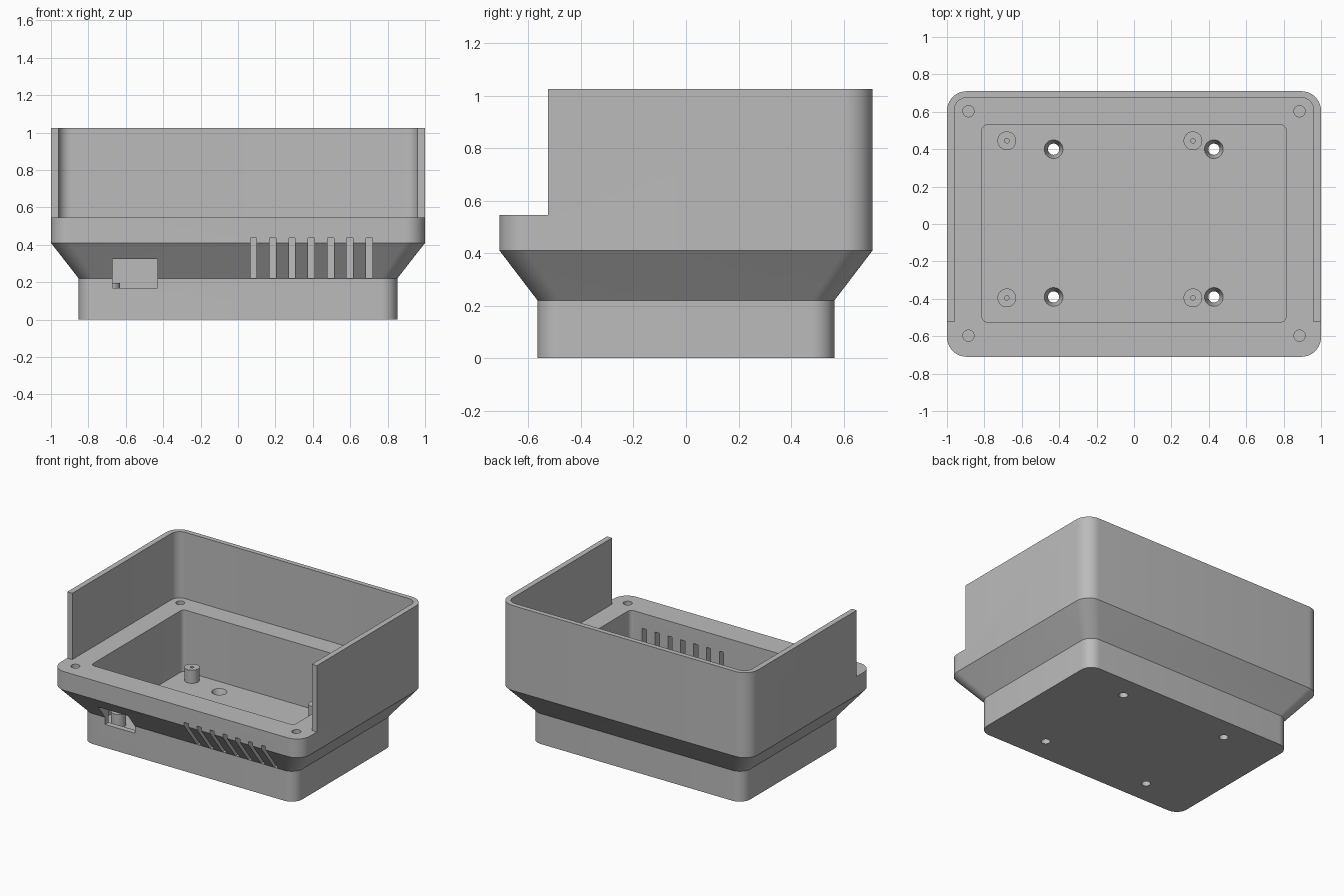
import bpy, bmesh, math

old = bpy.data.objects.get("Cube")
if old:
    bpy.data.objects.remove(old, do_unlink=True)

grey = bpy.data.materials.new("plain grey")
grey.use_nodes = True
grey.diffuse_color = (0.5, 0.5, 0.5, 1)
grey.node_tree.nodes["Principled BSDF"].inputs["Base Color"].default_value = (0.5, 0.5, 0.5, 1)


def ring(hx, hy, r, cx=0, cy=0, steps=10):
    """Outline of a rounded rectangle; a circle when hx = hy = r."""
    pts = []
    for k, (sx, sy) in enumerate([(1, 1), (-1, 1), (-1, -1), (1, -1)]):
        for i in range(steps + 1):
            a = math.pi / 2 * (k + i / steps)
            pts.append((cx + sx * (hx - r) + r * math.cos(a),
                        cy + sy * (hy - r) + r * math.sin(a)))
    return pts


def loft(name, sections):
    """Closed solid through a stack of (z, outline) sections."""
    bm = bmesh.new()
    rows = [[bm.verts.new((x, y, z)) for x, y in pts] for z, pts in sections]
    n = len(rows[0])
    for low, high in zip(rows, rows[1:]):
        for i in range(n):
            j = (i + 1) % n
            bm.faces.new((low[i], low[j], high[j], high[i]))
    bm.faces.new(rows[0][::-1])
    bm.faces.new(rows[-1])
    bmesh.ops.remove_doubles(bm, verts=bm.verts, dist=1e-5)
    bmesh.ops.recalc_face_normals(bm, faces=bm.faces)
    mesh = bpy.data.meshes.new(name)
    bm.to_mesh(mesh)
    bm.free()
    mesh.materials.append(grey)
    ob = bpy.data.objects.new(name, mesh)
    bpy.context.collection.objects.link(ob)
    return ob


def box(x0, x1, y0, y1, z0, z1):
    pts = [(x0, y0), (x1, y0), (x1, y1), (x0, y1)]
    return loft("box_cutter", [(z0, pts), (z1, pts)])


def post(name, cx, cy, levels):
    """Round solid from (z, radius) levels."""
    return loft(name, [(z, ring(r, r, r, cx, cy, 8)) for z, r in levels])


def cut(ob, cutter):
    cutter.hide_render = True
    mod = ob.modifiers.new("cut", "BOOLEAN")
    mod.operation = "DIFFERENCE"
    mod.solver = "EXACT"
    mod.object = cutter
    select(ob)
    bpy.ops.object.modifier_apply(modifier=mod.name)
    bpy.data.objects.remove(cutter, do_unlink=True)


def select(ob):
    bpy.ops.object.select_all(action="DESELECT")
    ob.select_set(True)
    bpy.context.view_layer.objects.active = ob


def smooth(ob):
    select(ob)
    bpy.ops.object.shade_smooth_by_angle(angle=math.radians(30))


FLOOR, SHELF, TOP = 0.10, 0.545, 1.025

# Enclosure: narrow foot, flared skirt, tall upper walls
foot = ring(0.852, 0.565, 0.085)
rim = ring(1.0, 0.71, 0.105)
body = loft("enclosure", [(0, foot), (0.22, foot), (0.41, rim), (TOP, rim)])

# Upper tray, open at the front
tray = ring(0.96, 0.8375, 0.065, 0, -0.1625)
cut(body, loft("tray_cutter", [(SHELF, tray), (1.2, tray)]))
cut(body, box(-1.2, 1.2, -1.2, -0.525, SHELF, 1.2))

# Deep cavity
well = ring(0.813, 0.527, 0.03, 0, 0.003)
cut(body, loft("cavity_cutter", [(FLOOR, well), (0.7, well)]))

# Blind screw holes in the shelf corners
for x in (-0.885, 0.885):
    for y in (-0.597, 0.603):
        cut(body, post("screw_cutter", x, y, [(0.4, 0.03), (0.7, 0.03)]))

# Countersunk mounting holes through the floor
for x in (-0.43, 0.427):
    for y in (-0.39, 0.4):
        cut(body, post("mount_cutter", x, y,
                       [(-0.1, 0.03), (0.04, 0.03), (FLOOR, 0.05), (0.15, 0.05)]))

# Front vent slots and connector opening
for i in range(7):
    x = 0.083 + i * 0.103
    cut(body, box(x - 0.017, x + 0.017, -0.9, -0.45, 0.222, 0.435))
cut(body, box(-0.67, -0.43, -0.9, -0.48, 0.168, 0.325))
smooth(body)

# Board standoffs with pilot holes
for row, y in (("front", -0.395), ("back", 0.445)):
    for side, x in (("right", -0.68), ("left", 0.315)):
        peg = post(f"standoff_{row}_{side}", x, y, [(FLOOR - 0.01, 0.05), (0.195, 0.05)])
        cut(peg, post("pilot_cutter", x, y, [(FLOOR + 0.01, 0.012), (0.3, 0.012)]))
        smooth(peg)
